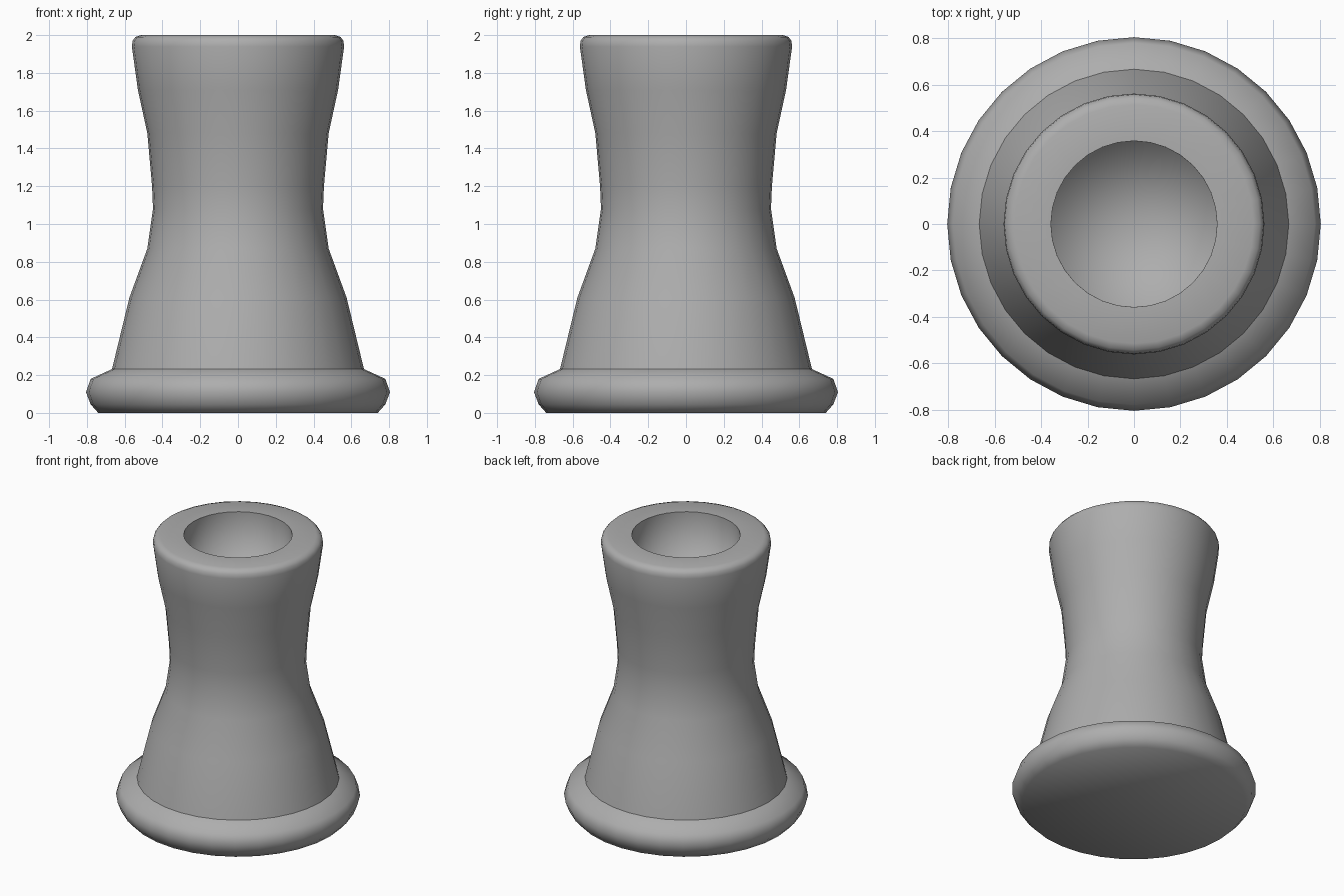
import bpy, bmesh, math

if "Cube" in bpy.data.objects:
    bpy.data.objects.remove(bpy.data.objects["Cube"])

SIDES = 32

# Mid grey finish
grey = bpy.data.materials.new("mid_grey")
grey.diffuse_color = (0.42, 0.42, 0.42, 1)
grey.use_nodes = True
grey.node_tree.nodes["Principled BSDF"].inputs["Base Color"].default_value = grey.diffuse_color


def lathe(name, profile, sharp_rings):
    """Revolve (radius, height) points about z; creases only at the given rings."""
    bm = bmesh.new()
    verts = [bm.verts.new((r, 0, z)) for r, z in profile]
    edges = [bm.edges.new(pair) for pair in zip(verts, verts[1:])]
    bmesh.ops.spin(bm, geom=verts + edges, cent=(0, 0, 0), axis=(0, 0, 1),
                   angle=2 * math.pi, steps=SIDES)
    bmesh.ops.remove_doubles(bm, verts=bm.verts[:], dist=1e-4)
    bmesh.ops.recalc_face_normals(bm, faces=bm.faces[:])
    for f in bm.faces:
        f.smooth = True
    for e in bm.edges:
        for r, z in sharp_rings:
            if all(abs(v.co.z - z) < 1e-3 and abs(v.co.xy.length - r) < 1e-3
                   for v in e.verts):
                e.smooth = False
    mesh = bpy.data.meshes.new(name)
    bm.to_mesh(mesh)
    bm.free()
    mesh.materials.append(grey)
    obj = bpy.data.objects.new(name, mesh)
    bpy.context.collection.objects.link(obj)
    return obj


# Foot bead with closed underside
crease = (0.667, 0.232)
foot = [(0, 0), (0.74, 0), (0.78, 0.045), (0.805, 0.11), (0.78, 0.18), crease]
# Waisted body flaring to the rounded top rim
body = [(0.575, 0.61), (0.48, 0.87), (0.45, 1.08), (0.455, 1.2), (0.48, 1.48),
        (0.53, 1.71), (0.562, 1.94), (0.558, 1.97), (0.543, 1.99), (0.515, 2.0)]
# Straight-sided hollow in the top with a softly shaded floor
rim = (0.358, 2.0)
hollow = [rim, (0.357, 1.6), (0, 1.6)]

lathe("waisted_pedestal", foot + body + hollow, [crease, rim])
